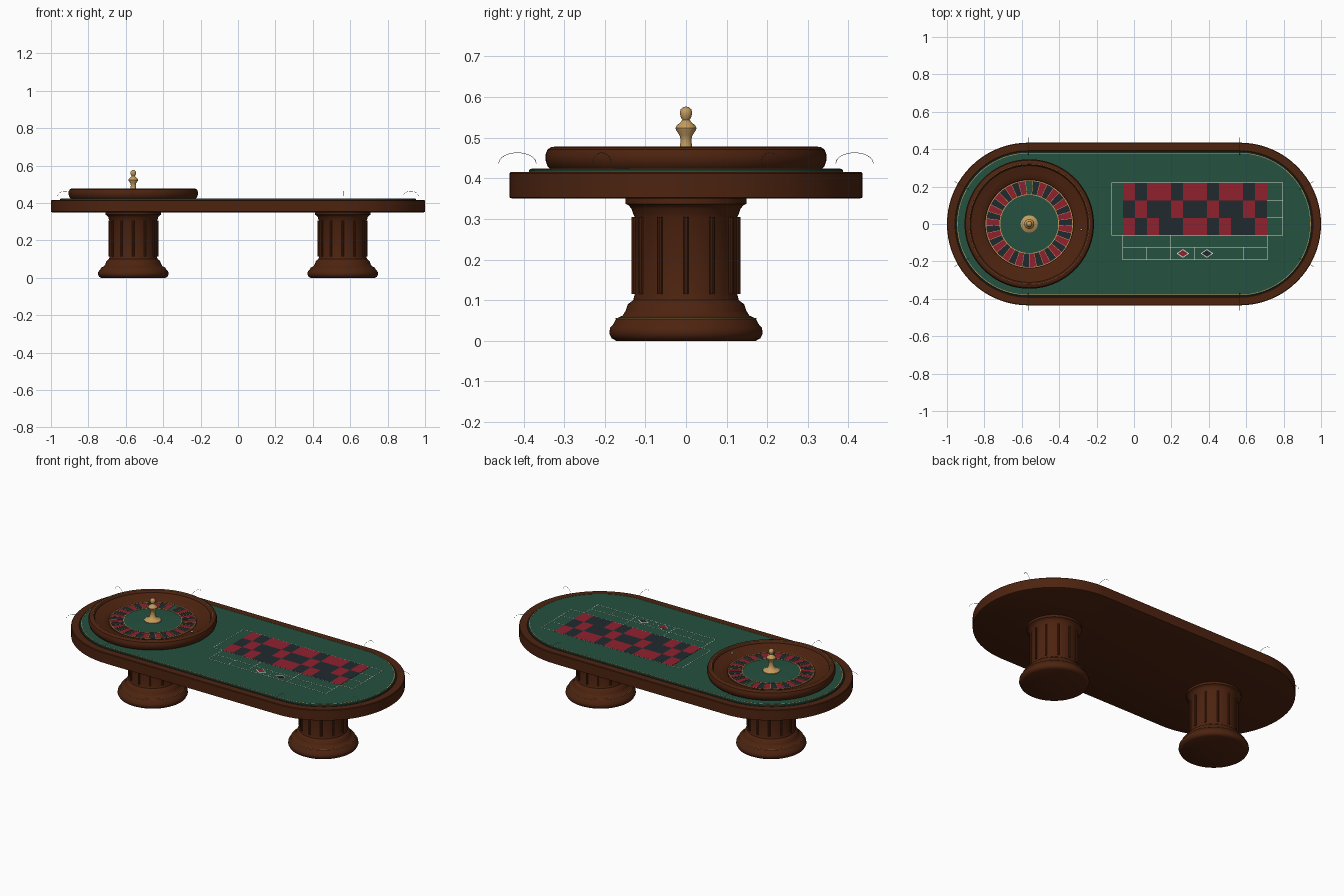
import bpy, bmesh
from math import pi, sin, cos, radians
from mathutils import Vector

old = bpy.data.objects.get("Cube")
if old:
    bpy.data.objects.remove(old)


def material(name, *rgb):
    m = bpy.data.materials.new(name)
    m.use_nodes = True
    m.diffuse_color = (*rgb, 1)
    bsdf = next(n for n in m.node_tree.nodes if n.type == 'BSDF_PRINCIPLED')
    bsdf.inputs["Base Color"].default_value = (*rgb, 1)
    return m


wood = material("dark wood", 0.075, 0.017, 0.005)
felt = material("green felt", 0.018, 0.082, 0.05)
red = material("red", 0.28, 0.015, 0.028)
black = material("black", 0.015, 0.023, 0.027)
gold = material("gold", 0.55, 0.33, 0.11)
white = material("ivory", 0.75, 0.8, 0.7)
steel = material("steel", 0.15, 0.16, 0.17)


def finish(name, bm, mats, smooth=True):
    bmesh.ops.recalc_face_normals(bm, faces=bm.faces)
    mesh = bpy.data.meshes.new(name)
    bm.to_mesh(mesh)
    bm.free()
    for m in mats:
        mesh.materials.append(m)
    ob = bpy.data.objects.new(name, mesh)
    bpy.context.collection.objects.link(ob)
    if smooth:
        bpy.ops.object.select_all(action='DESELECT')
        ob.select_set(True)
        bpy.context.view_layer.objects.active = ob
        bpy.ops.object.shade_smooth_by_angle(angle=radians(35))
    return ob


def turned(name, profile, mat, x=0, straight=0, n=72, closed=False):
    """Sweep a (radius, height) profile round a circle or a round-ended oval."""
    angles = [(2 * pi * i / n, 0) for i in range(n)]
    if straight:
        half = n // 2
        angles = [(-pi / 2 + side * pi + pi * i / half, straight * (1 - 2 * side))
                  for side in (0, 1) for i in range(half + 1)]
    bm = bmesh.new()
    rings = [[bm.verts.new((x + off + r * cos(a), r * sin(a), z)) for a, off in angles]
             for r, z in profile]
    pairs = list(zip(rings, rings[1:]))
    if closed:
        pairs.append((rings[-1], rings[0]))
    else:
        bm.faces.new(rings[0])
        bm.faces.new(rings[-1])
    count = len(angles)
    for lo, hi in pairs:
        for i in range(count):
            j = (i + 1) % count
            bm.faces.new((lo[i], lo[j], hi[j], hi[i]))
    return finish(name, bm, [mat])


def thin_ring(name, r, z, mat, x=0, straight=0, w=0.0015):
    return turned(name, [(r - w, z - w), (r + w, z - w), (r + w, z + w), (r - w, z + w)],
                  mat, x, straight, closed=True)


def plate(bm, points, z, height=0.0012, index=0):
    """Thin raised plate with the given outline."""
    lo = [bm.verts.new((px, py, z)) for px, py in points]
    hi = [bm.verts.new((px, py, z + height)) for px, py in points]
    faces = [bm.faces.new(lo[::-1]), bm.faces.new(hi)]
    for i in range(len(points)):
        j = (i + 1) % len(points)
        faces.append(bm.faces.new((lo[i], lo[j], hi[j], hi[i])))
    for f in faces:
        f.material_index = index


def box_outline(x0, y0, x1, y1):
    return [(x0, y0), (x1, y0), (x1, y1), (x0, y1)]


# Table top, felt and inlay
END = 0.565
turned("table_top", [(0.428, 0.35), (0.435, 0.353), (0.435, 0.412), (0.432, 0.415),
                     (0.392, 0.415), (0.388, 0.412)], wood, straight=END)
FELT_Z = 0.423
turned("felt_surface", [(0.386, 0.405), (0.386, 0.42), (0.383, FELT_Z)], felt, straight=END)
thin_ring("felt_inlay", 0.379, FELT_Z, gold, straight=END)
thin_ring("felt_edge_groove", 0.388, 0.4145, black, straight=END)

# Pedestal legs
PEDESTAL = [(0.172, 0), (0.183, 0.006), (0.189, 0.018), (0.187, 0.032), (0.178, 0.042),
            (0.172, 0.054), (0.165, 0.058), (0.156, 0.062), (0.148, 0.075), (0.143, 0.09),
            (0.13, 0.1), (0.126, 0.115), (0.126, 0.305), (0.13, 0.312), (0.134, 0.325),
            (0.142, 0.334), (0.149, 0.337), (0.149, 0.351)]
for side, cx in (("right", -0.56), ("left", 0.56)):
    turned(side + "_pedestal", PEDESTAL, wood, cx)
    thin_ring(side + "_pedestal_trim", 0.172, 0.055, gold, cx, w=0.001)
    bm = bmesh.new()
    for k in range(12):
        a = k * pi / 6
        rod = bmesh.ops.create_cone(bm, segments=10, cap_ends=True, radius1=0.006,
                                    radius2=0.006, depth=0.19)["verts"]
        bmesh.ops.translate(bm, verts=rod, vec=(cx + 0.128 * cos(a), 0.128 * sin(a), 0.21))
    finish(side + "_pedestal_rods", bm, [wood])

# Wheel bowl
WX = -0.56
turned("wheel_bowl", [(0.332, 0.421), (0.341, 0.43), (0.346, 0.445), (0.346, 0.458),
                      (0.341, 0.471), (0.332, 0.477), (0.322, 0.478), (0.316, 0.474),
                      (0.312, 0.464), (0.27, 0.452), (0.242, 0.446), (0.236, 0.44)],
       wood, WX, n=96)
thin_ring("bowl_trim", 0.321, 0.4775, gold, WX, w=0.001)

# Wheel pockets, one green and the rest alternating
POCKETS, R0, R1 = 37, 0.157, 0.232
step = 2 * pi / POCKETS
pockets, dividers = bmesh.new(), bmesh.new()
for k in range(POCKETS):
    mid = pi / 2 + k * step
    arc = [mid + step * t for t in (-0.5, 0, 0.5)]
    outline = [(WX + R1 * cos(a), R1 * sin(a)) for a in arc]
    outline += [(WX + R0 * cos(a), R0 * sin(a)) for a in reversed(arc)]
    plate(pockets, outline, 0.44, 0.002, 0 if k == 0 else 1 + k % 2)
    a = arc[0]
    out, across = Vector((cos(a), sin(a))), Vector((-sin(a), cos(a))) * 0.0011
    centre = Vector((WX, 0))
    plate(dividers, [centre + out * R0 - across, centre + out * R1 - across,
                     centre + out * R1 + across, centre + out * R0 + across], 0.44, 0.005)
finish("wheel_pockets", pockets, [felt, black, red], smooth=False)
finish("pocket_dividers", dividers, [gold], smooth=False)
for name, r in (("inner_pocket_ring", R0), ("outer_pocket_ring", R1)):
    thin_ring(name, r, 0.443, gold, WX, w=0.002)
turned("wheel_hub_disc", [(R0, 0.438), (R0, 0.443), (0.04, 0.446)], felt, WX)

# Turned spindle in the wheel centre
turned("wheel_spindle", [(0.046, 0.443), (0.046, 0.449), (0.038, 0.454), (0.028, 0.457),
                         (0.02, 0.464), (0.015, 0.478), (0.013, 0.495), (0.016, 0.506),
                         (0.024, 0.518), (0.026, 0.524), (0.023, 0.53), (0.013, 0.538),
                         (0.009, 0.544), (0.013, 0.551), (0.0155, 0.561), (0.013, 0.57),
                         (0.007, 0.575), (0.002, 0.5765)], gold, WX, n=32)

# Ball resting in the bowl
bm = bmesh.new()
bmesh.ops.create_uvsphere(bm, u_segments=16, v_segments=8, radius=0.006)
bmesh.ops.translate(bm, verts=bm.verts, vec=(-0.282, -0.03, 0.464))
finish("wheel_ball", bm, [white])

# Betting grid: one letter per square
GX, GY, CW, CH = -0.06, -0.06, 0.0643, 0.0933
ROWS = ["RBRBBRRBRBBR", "BRBBRBBRBBRB", "RBRRBRRBRRBR"]
bm = bmesh.new()
for j, row in enumerate(ROWS):
    for i, letter in enumerate(row):
        x, y = GX + i * CW, GY + j * CH
        plate(bm, box_outline(x, y, x + CW, y + CH), FELT_Z, 0.0012, int(letter == "B"))
finish("betting_grid", bm, [red, black], smooth=False)

# Printed lines around the grid and the outside bets
LINE = 0.0012
RIGHT, TOP = GX + 12 * CW, GY + 3 * CH
FAR, ZERO, MIDROW, LOW = 0.795, -0.12, -0.125, -0.19
lines = [(ZERO, TOP, FAR, TOP), (FAR, GY, FAR, TOP), (ZERO, GY, ZERO, TOP),
         (ZERO, GY, FAR, GY), (GX, MIDROW, RIGHT, MIDROW), (GX, LOW, RIGHT, LOW)]
lines += [(RIGHT, GY + j * CH, FAR, GY + j * CH) for j in (1, 2)]
lines += [(GX + 4 * k * CW, MIDROW, GX + 4 * k * CW, GY) for k in range(4)]
lines += [(GX + 2 * k * CW, LOW, GX + 2 * k * CW, MIDROW) for k in range(7)]
bm = bmesh.new()
for x0, y0, x1, y1 in lines:
    plate(bm, box_outline(x0 - LINE, y0 - LINE, x1 + LINE, y1 + LINE), FELT_Z, 0.0009)
finish("layout_lines", bm, [white], smooth=False)

# Colour-bet diamonds with pale borders
for k, (name, mat) in enumerate((("red_diamond", red), ("black_diamond", black))):
    cx, cy = GX + (5 + 2 * k) * CW, (MIDROW + LOW) / 2
    bm = bmesh.new()
    for w, h, height, index in ((0.034, 0.023, 0.001, 0), (0.027, 0.018, 0.002, 1)):
        plate(bm, [(cx + w, cy), (cx, cy + h), (cx - w, cy), (cx, cy - h)],
              FELT_Z, height, index)
    finish(name, bm, [white, mat], smooth=False)

# Fine wire arches over the rail
for sign in (-1, 1):
    for deg in (-90, -30, 30, 90):
        a = radians(deg)
        curve = bpy.data.curves.new("rail_wire", 'CURVE')
        curve.dimensions = '3D'
        curve.bevel_depth = 0.0007
        curve.bevel_resolution = 1
        spline = curve.splines.new('POLY')
        spline.points.add(16)
        for i, p in enumerate(spline.points):
            t = pi * i / 16
            r = 0.415 + 0.046 * cos(t)
            p.co = (sign * (END + r * cos(a)), r * sin(a), 0.437 + 0.026 * sin(t), 1)
        curve.materials.append(steel)
        bpy.context.collection.objects.link(bpy.data.objects.new("rail_wire", curve))
